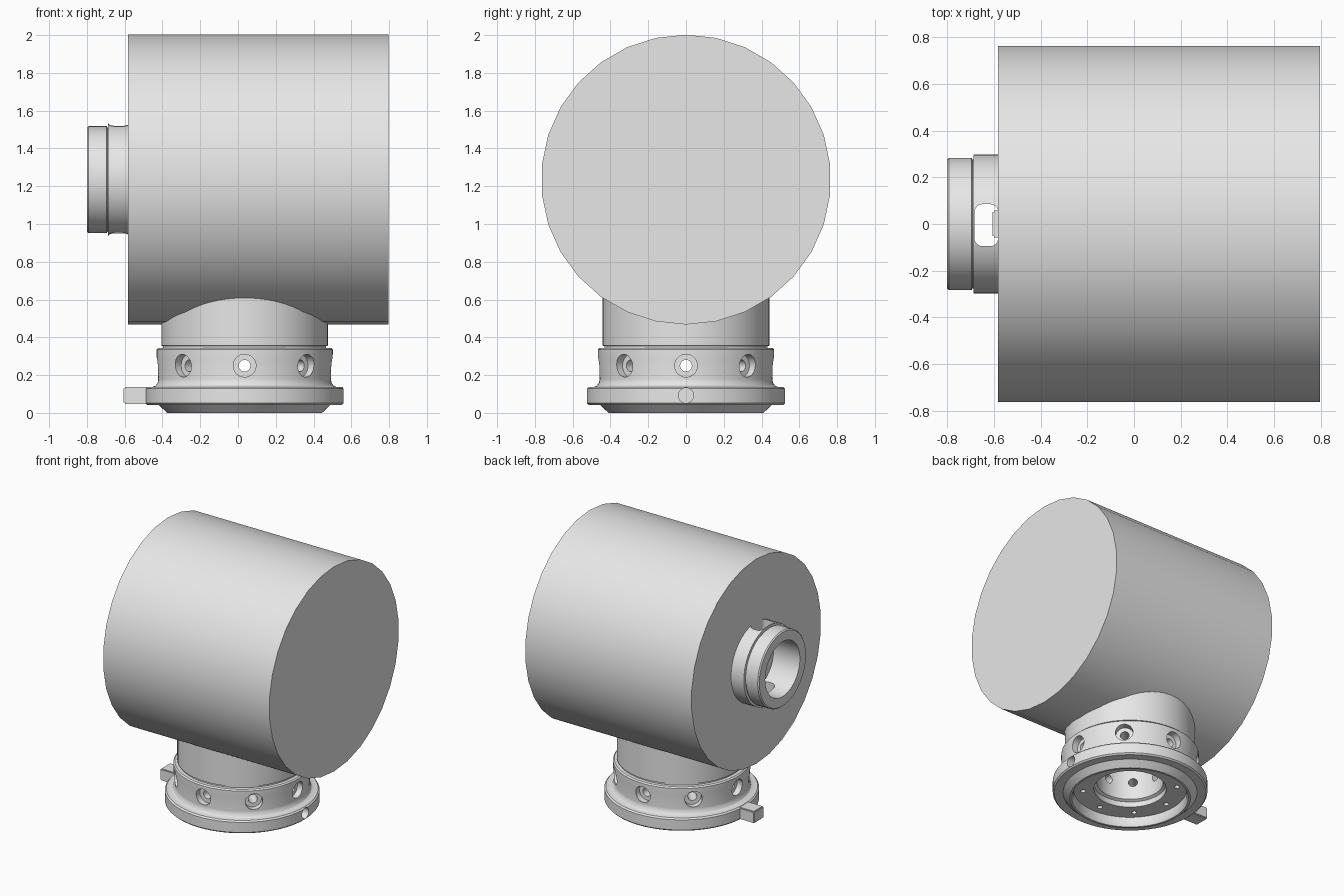
import bpy
import bmesh
from math import cos, sin, pi, radians
from mathutils import Matrix, Vector

cube = bpy.data.objects.get("Cube")
if cube:
    bpy.data.objects.remove(cube, do_unlink=True)

grey = bpy.data.materials.new("plain grey")
grey.use_nodes = True
grey.diffuse_color = (0.8, 0.8, 0.8, 1)
grey.node_tree.nodes["Principled BSDF"].inputs["Base Color"].default_value = (0.8, 0.8, 0.8, 1)

BASE_X = 0.035
DRUM_Z = 1.235
ALONG_X = Matrix.Rotation(pi / 2, 4, "Y")


def add_object(name, bm, matrix=Matrix()):
    bmesh.ops.recalc_face_normals(bm, faces=bm.faces)
    bm.transform(matrix)
    mesh = bpy.data.meshes.new(name)
    bm.to_mesh(mesh)
    bm.free()
    mesh.materials.append(grey)
    obj = bpy.data.objects.new(name, mesh)
    bpy.context.collection.objects.link(obj)
    return obj


def lathe(name, profile, matrix, sides=64):
    """Revolve a closed (radius, height) outline around z."""
    bm = bmesh.new()
    rings = []
    for i in range(sides):
        a = 2 * pi * i / sides
        rings.append([bm.verts.new((r * cos(a), r * sin(a), z)) for r, z in profile])
    n = len(profile)
    for i in range(sides):
        here, after = rings[i], rings[(i + 1) % sides]
        for j in range(n):
            k = (j + 1) % n
            bm.faces.new((here[j], after[j], after[k], here[k]))
    return add_object(name, bm, matrix)


def add_rod(bm, start, end, radius, sides=24):
    """Add a capped cylinder between two points."""
    start, end = Vector(start), Vector(end)
    axis = end - start
    place = Matrix.Translation((start + end) / 2) @ axis.to_track_quat("Z", "Y").to_matrix().to_4x4()
    bmesh.ops.create_cone(bm, cap_ends=True, segments=sides, radius1=radius,
                          radius2=radius, depth=axis.length, matrix=place)


def add_box(bm, low, high):
    low, high = Vector(low), Vector(high)
    place = Matrix.Translation((low + high) / 2) @ Matrix.Diagonal((high - low).to_4d())
    place[3][3] = 1
    return bmesh.ops.create_cube(bm, size=1, matrix=place)["verts"]


def cut(target, bm):
    """Subtract a temporary cutter from the target."""
    cutter = add_object("cutter", bm)
    cutter.hide_render = True
    mod = target.modifiers.new("cut", "BOOLEAN")
    mod.operation = "DIFFERENCE"
    mod.solver = "EXACT"
    mod.object = cutter
    bpy.context.view_layer.objects.active = target
    bpy.ops.object.modifier_apply(modifier=mod.name)
    bpy.data.objects.remove(cutter, do_unlink=True)


# Large drum lying along x, one facet corner at the top
bm = bmesh.new()
bmesh.ops.create_cone(bm, cap_ends=True, segments=30, radius1=0.767, radius2=0.767, depth=1.377,
                      matrix=Matrix.Translation((0.107, 0, DRUM_Z)) @ ALONG_X @ Matrix.Rotation(pi / 2, 4, "Z"))
corner = max(bm.verts, key=lambda v: v.co.z)
if abs(corner.co.y) > 0.01:
    bmesh.ops.rotate(bm, verts=bm.verts, cent=(0, 0, DRUM_Z), matrix=Matrix.Rotation(pi / 30, 3, "X"))
drum = add_object("drum", bm)

# Base: flange, ring with groove, neck, stepped bore and underside recess
base = lathe("mounting_base", [
    (0.41, 0), (0.455, 0.042), (0.515, 0.042), (0.525, 0.052), (0.525, 0.128), (0.515, 0.138),
    (0.485, 0.138), (0.47, 0.145), (0.46, 0.16), (0.457, 0.18), (0.467, 0.29), (0.467, 0.335),
    (0.458, 0.344), (0.432, 0.344), (0.432, 0.353), (0.441, 0.356), (0.441, 0.68),
    (0.225, 0.68), (0.225, 0.12), (0.245, 0.11), (0.245, 0.07), (0.385, 0.07), (0.385, 0.02), (0.395, 0)],
    Matrix.Translation((BASE_X, 0, 0)), 72)


def polar(radius, angle, z):
    return (BASE_X + radius * cos(angle), radius * sin(angle), z)


# Eight counterbored radial holes and eight bolt holes in the recess floor
pockets, bores = bmesh.new(), bmesh.new()
for i in range(8):
    a = i * pi / 4
    add_rod(pockets, polar(0.415, a, 0.25), polar(0.6, a, 0.25), 0.06, 32)
    add_rod(bores, polar(0.15, a, 0.25), polar(0.45, a, 0.25), 0.031)
    add_rod(bores, polar(0.32, a, 0.03), polar(0.32, a, 0.16), 0.018, 16)
add_rod(pockets, polar(0.47, 0, 0.092), polar(0.6, 0, 0.092), 0.04)
cut(base, pockets)
cut(base, bores)

# Tab projecting from the flange
bm = bmesh.new()
add_box(bm, (-0.605, -0.057, 0.048), (-0.44, 0.057, 0.136))
bmesh.ops.bevel(bm, geom=bm.edges[:], offset=0.006, segments=2, affect="EDGES")
tab = add_object("flange_tab", bm)

# Side tube: collar against the drum, groove and narrower end
tube = lathe("side_tube", [
    (0.205, 0), (0.275, 0), (0.283, 0.008), (0.283, 0.105), (0.276, 0.108), (0.276, 0.113),
    (0.297, 0.113), (0.297, 0.24), (0.205, 0.24)],
    Matrix.Translation((-0.8, 0, DRUM_Z)) @ ALONG_X)

# Rounded slot through the top and bottom of the collar
bm = bmesh.new()
add_box(bm, (-0.683, -0.095, DRUM_Z - 0.5), (-0.581, 0.085, DRUM_Z + 0.5))
upright = [e for e in bm.edges if abs(e.verts[0].co.z - e.verts[1].co.z) > 0.5]
bmesh.ops.bevel(bm, geom=upright, offset=0.035, segments=6, affect="EDGES", profile=0.5)
cut(tube, bm)

# Smooth curved walls, keep the machined edges crisp
bpy.ops.object.select_all(action="DESELECT")
for obj in (drum, base, tab, tube):
    obj.select_set(True)
    bpy.context.view_layer.objects.active = obj
bpy.ops.object.shade_smooth_by_angle(angle=radians(30))
